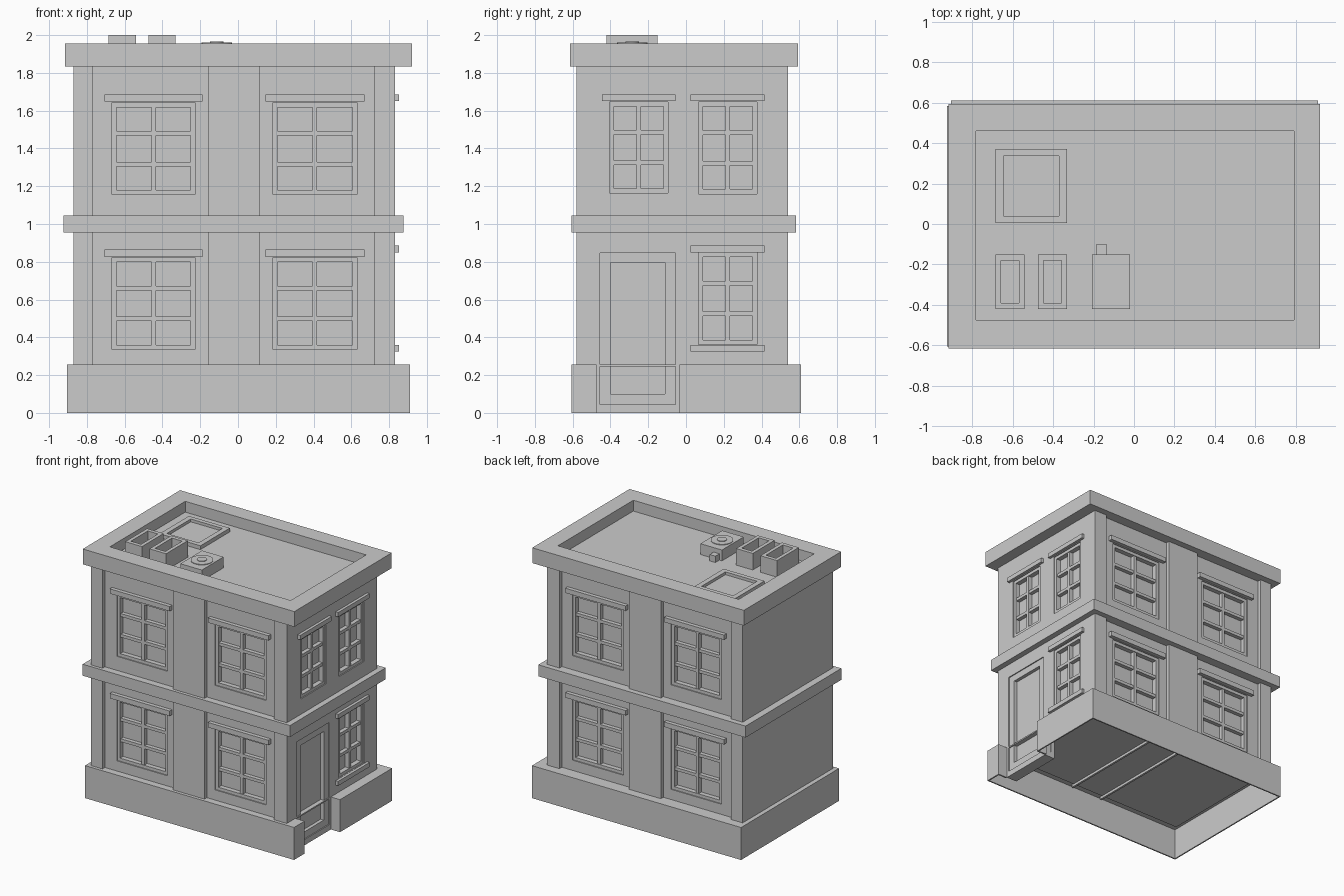
import bpy, bmesh

if "Cube" in bpy.data.objects:
    bpy.data.objects.remove(bpy.data.objects["Cube"])

X0, X1, Y0, Y1 = -0.87, 0.83, -0.58, 0.54     # outer wall planes
REC = 0.03                                    # recess between pilasters
ROOF = 1.87


def add_box(bm, lo, hi):
    lo, hi = [min(a, b) for a, b in zip(lo, hi)], [max(a, b) for a, b in zip(lo, hi)]
    v = bmesh.ops.create_cube(bm, size=1)["verts"]
    for p in v:
        p.co = [l + (c + 0.5) * (h - l) for l, h, c in zip(lo, hi, p.co)]


def finish(name, bm):
    bmesh.ops.recalc_face_normals(bm, faces=bm.faces)
    me = bpy.data.meshes.new(name)
    bm.to_mesh(me)
    bm.free()
    ob = bpy.data.objects.new(name, me)
    bpy.context.collection.objects.link(ob)
    return ob


def boxes(name, *pairs):
    bm = bmesh.new()
    for lo, hi in pairs:
        add_box(bm, lo, hi)
    return finish(name, bm)


def tray(name, outer, inner, z0, zf, z1):
    """Block with a rectangular recess in the top; rects are x0, x1, y0, y1."""
    bm = bmesh.new()
    rings = []
    for (a, b, c, d), z in ((outer, z0), (outer, z1), (inner, z1), (inner, zf)):
        rings.append([bm.verts.new((x, y, z)) for x, y in ((a, c), (b, c), (b, d), (a, d))])
    for r, s in zip(rings, rings[1:]):
        for i in range(4):
            j = (i + 1) % 4
            bm.faces.new((r[i], r[j], s[j], s[i]))
    bm.faces.new(rings[0])
    bm.faces.new(rings[-1])
    return finish(name, bm)


def disc(name, x, y, r, z0, z1):
    bpy.ops.mesh.primitive_cylinder_add(vertices=24, radius=r, depth=z1 - z0,
                                        location=(x, y, (z0 + z1) / 2))
    bpy.context.object.name = name
    bpy.ops.object.shade_smooth_by_angle()


# Wall-to-world mappings: u along the wall, d outward, z up
SIDES = {
    "front": lambda u, d, z: (u, Y0 + REC - d, z),
    "back": lambda u, d, z: (u, Y1 - REC + d, z),
    "right": lambda u, d, z: (X1 + d, u, z),
}
cut = bmesh.new()


def window(side, u0, u1, z0, z1, ledges, over=0.04, border=0.024, bar=0.024):
    P = SIDES[side]
    add_box(cut, P(u0, -0.045, z0), P(u1, 0.05, z1))
    parts = []

    def part(a, b, c, d, near, far):
        parts.append((P(a, near, c), P(b, far, d)))
    f = -0.008
    part(u0, u0 + border, z0, z1, -0.05, f)
    part(u1 - border, u1, z0, z1, -0.05, f)
    part(u0 + border, u1 - border, z0, z0 + border, -0.05, f)
    part(u0 + border, u1 - border, z1 - border, z1, -0.05, f)
    m = (u0 + u1) / 2
    part(m - bar / 2, m + bar / 2, z0 + border, z1 - border, -0.05, f - 0.004)
    for k in (1, 2):
        z = z0 + (z1 - z0) * k / 3
        part(u0 + border, u1 - border, z - bar / 2, z + bar / 2, -0.05, f - 0.006)
    boxes(side + "_window_frame", *parts)
    out = 0.022 if side == "right" else REC
    for a, b in ledges:
        boxes(side + "_window_ledge", (P(u0 - over, -0.01, a), P(u1 + over, out, b)))


# Windows on the long walls
for side in ("front", "back"):
    for u0, u1 in ((-0.667, -0.227), (0.185, 0.63)):
        window(side, u0, u1, 1.155, 1.642, [(1.648, 1.685)])
        window(side, u0, u1, 0.335, 0.822, [(0.826, 0.865)])
# Windows on the right wall
window("right", -0.405, -0.095, 1.165, 1.645, [(1.65, 1.685)])
window("right", 0.065, 0.375, 1.16, 1.645, [(1.65, 1.685)])
window("right", 0.065, 0.375, 0.362, 0.848, [(0.85, 0.885), (0.325, 0.36)])

# Door with frame and recessed panel
add_box(cut, (X1 - 0.05, -0.455, 0.045), (X1 + 0.05, -0.055, 0.847))
xa, xb = X1 - 0.055, X1 - 0.008
boxes("door_frame",
      ((xa, -0.455, 0.045), (xb, -0.40, 0.847)), ((xa, -0.11, 0.045), (xb, -0.055, 0.847)),
      ((xa, -0.40, 0.795), (xb, -0.11, 0.847)), ((xa, -0.40, 0.045), (xb, -0.11, 0.10)))
boxes("door_panel", ((xa, -0.40, 0.10), (X1 - 0.035, -0.11, 0.795)))
boxes("door_backing", ((X1 - 0.09, -0.475, 0), (X1, -0.035, 0.045)),
      ((X1 - 0.09, -0.475, 0), (X1 - 0.055, -0.035, 0.26)))

# Main walls, cut by the openings
walls = boxes("walls", ((X0, Y0 + REC, 0.24), (X1, Y1 - REC, 1.85)))
boxes("door_surround", ((X1 - 0.05, -0.475, 0.0), (X1, -0.455, 0.24)),
      ((X1 - 0.05, -0.055, 0.0), (X1, -0.035, 0.24)))
cutter = finish("opening_cutter", cut)
cutter.hide_render = True
cutter.hide_viewport = True
mod = walls.modifiers.new("openings", "BOOLEAN")
mod.object = cutter
mod.operation = "DIFFERENCE"
mod.solver = "EXACT"

# Pilasters on both long walls
for a, b in ((X0, -0.77), (-0.16, 0.115), (0.72, X1)):
    boxes("pilasters", ((a, Y0, 0.25), (b, Y0 + REC, 1.84)), ((a, Y1 - REC, 0.25), (b, Y1, 1.84)))

# Hollow plinth with a doorway notch
bm = bmesh.new()
px0, px1, py0, py1 = -0.905, 0.91, -0.605, 0.61
outline = [(px0, py0), (px1, py0), (px1, -0.475), (X1, -0.475),
           (X1, -0.035), (px1, -0.035), (px1, py1), (px0, py1)]
low = [bm.verts.new((x, y, 0)) for x, y in outline]
top = [bm.verts.new((x, y, 0.255)) for x, y in outline]
for i in range(8):
    j = (i + 1) % 8
    if i != 3:                      # left open behind the door
        bm.faces.new((low[i], low[j], top[j], top[i]))
bm.faces.new(top)
plinth = finish("plinth", bm)
# keep the shell pointing outward so it thickens inward
if max(plinth.data.polygons, key=lambda p: p.area).normal.z < 0:
    plinth.data.flip_normals()
sol = plinth.modifiers.new("shell", "SOLIDIFY")
sol.thickness = 0.015
sol.offset = -1

# Floor joists visible from below
for x in (-0.16, 0.115):
    boxes("floor_joist", ((x - 0.008, -0.57, 0.22), (x + 0.008, 0.53, 0.242)))

# Storey band and cornice with parapet
boxes("storey_band", ((-0.925, -0.605, 0.955), (0.875, 0.582, 1.045)))
tray("cornice", (-0.917, 0.92, -0.615, 0.592), (-0.78, 0.79, -0.475, 0.46), 1.835, ROOF, 1.955)

# Rooftop chimneys, skylight and fan unit
for x in (-0.685, -0.475):
    tray("chimney", (x, x + 0.145, -0.42, -0.15), (x + 0.028, x + 0.117, -0.39, -0.18),
         ROOF - 0.01, ROOF + 0.03, 2.0)
tray("skylight", (-0.685, -0.33, 0.005, 0.37), (-0.645, -0.37, 0.04, 0.335),
     ROOF - 0.01, ROOF + 0.008, ROOF + 0.03)
boxes("fan_unit", ((-0.207, -0.42, ROOF - 0.01), (-0.02, -0.15, 1.955)))
boxes("fan_pipe", ((-0.185, -0.16, ROOF - 0.01), (-0.135, -0.10, ROOF + 0.05)))
disc("fan_cover", -0.113, -0.285, 0.08, 1.95, 1.96)
disc("fan_hub", -0.113, -0.285, 0.035, 1.955, 1.965)
